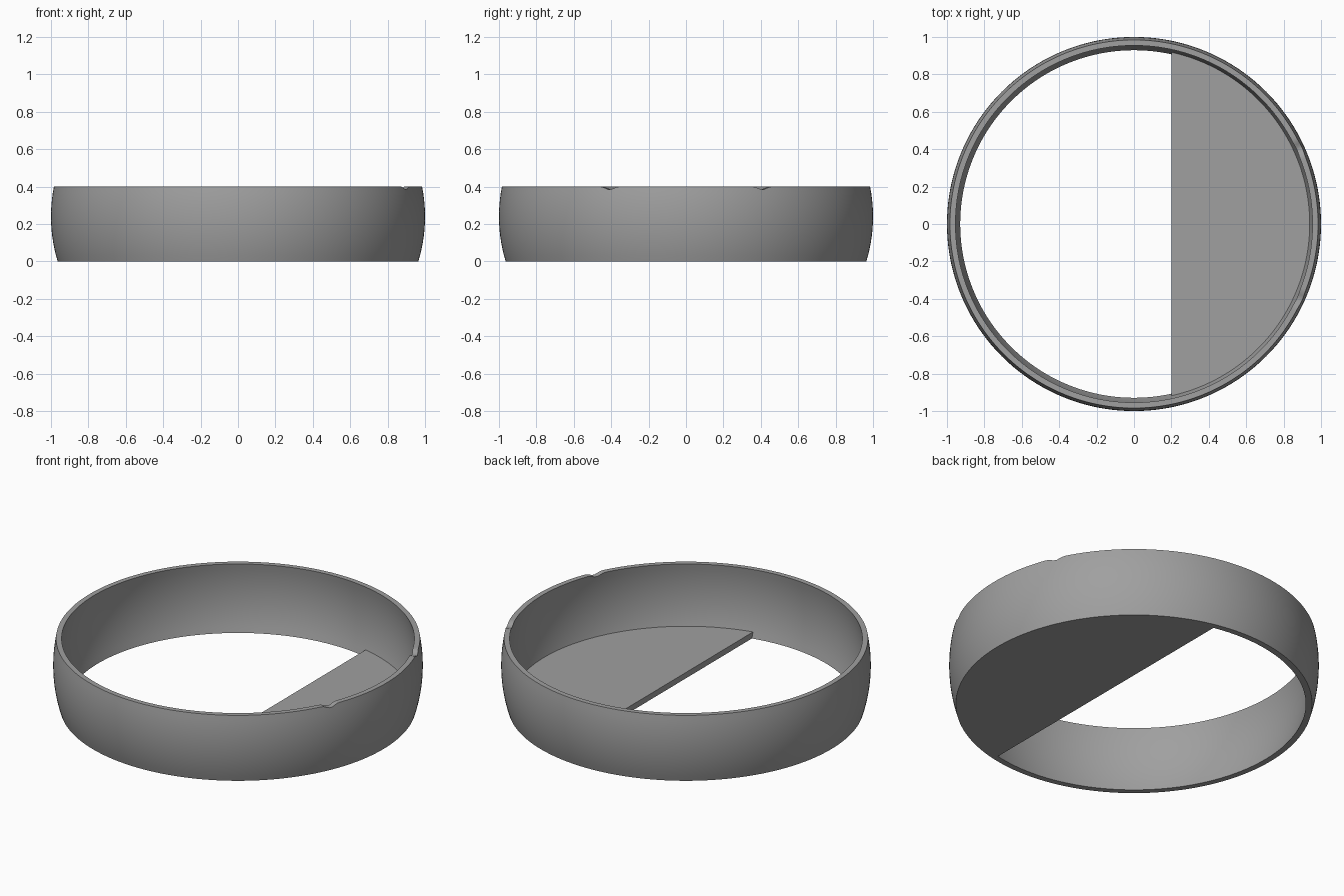
import bpy, bmesh, math

if "Cube" in bpy.data.objects:
    bpy.data.objects.remove(bpy.data.objects["Cube"])

SEG = 360
HEIGHT = 0.40
gray = bpy.data.materials.new("medium gray")
gray.diffuse_color = (0.35, 0.35, 0.35, 1)
gray.use_nodes = True
gray.node_tree.nodes["Principled BSDF"].inputs["Base Color"].default_value = gray.diffuse_color


def outer_radius(z):
    return 0.18 + math.sqrt(0.82 ** 2 - (z - 0.24) ** 2)


def inner_radius(z):
    return outer_radius(z) - 0.035 + 0.005 * z / HEIGHT


def rim_height(a):
    # two shallow rounded dips on the right side of the rim
    d = abs(abs(a) - math.radians(24.5)) / 0.055
    return HEIGHT - (0.008 * (1 + math.cos(math.pi * d)) if d < 1 else 0)


def finish(name, bm, angle=30):
    bmesh.ops.recalc_face_normals(bm, faces=bm.faces)
    me = bpy.data.meshes.new(name)
    bm.to_mesh(me)
    bm.free()
    me.materials.append(gray)
    ob = bpy.data.objects.new(name, me)
    bpy.context.collection.objects.link(ob)
    bpy.context.view_layer.objects.active = ob
    ob.select_set(True)
    bpy.ops.object.shade_smooth_by_angle(angle=math.radians(angle))
    ob.select_set(False)


# Curved ring wall: closed cross-section swept around the axis
bm = bmesh.new()
STEPS = 12
loops = []
for i in range(SEG):
    a = -math.pi + 2 * math.pi * i / SEG
    top = rim_height(a)
    zs = [top * k / STEPS for k in range(STEPS + 1)]
    section = [(outer_radius(z), z) for z in zs] + [(inner_radius(z), z) for z in reversed(zs)]
    loops.append([bm.verts.new((r * math.cos(a), r * math.sin(a), z)) for r, z in section])
n = len(loops[0])
for i in range(SEG):
    p, q = loops[i], loops[(i + 1) % SEG]
    for k in range(n):
        m = (k + 1) % n
        bm.faces.new((p[k], q[k], q[m], p[m]))
finish("ring_wall", bm)

# Floor plate: circular segment on the right side
bm = bmesh.new()
EDGE_X, THICK, ARC = 0.20, 0.035, 128
rows = []
for z in (0.0, THICK):
    r = inner_radius(z) + 0.002
    half = math.acos(EDGE_X / r)
    rows.append([bm.verts.new((r * math.cos(t), r * math.sin(t), z))
                 for t in (half * (2 * k / ARC - 1) for k in range(ARC + 1))])
low, high = rows
bm.faces.new(low)
bm.faces.new(high)
for k in range(ARC + 1):
    m = (k + 1) % (ARC + 1)
    bm.faces.new((low[k], low[m], high[m], high[k]))
finish("floor_plate", bm)
